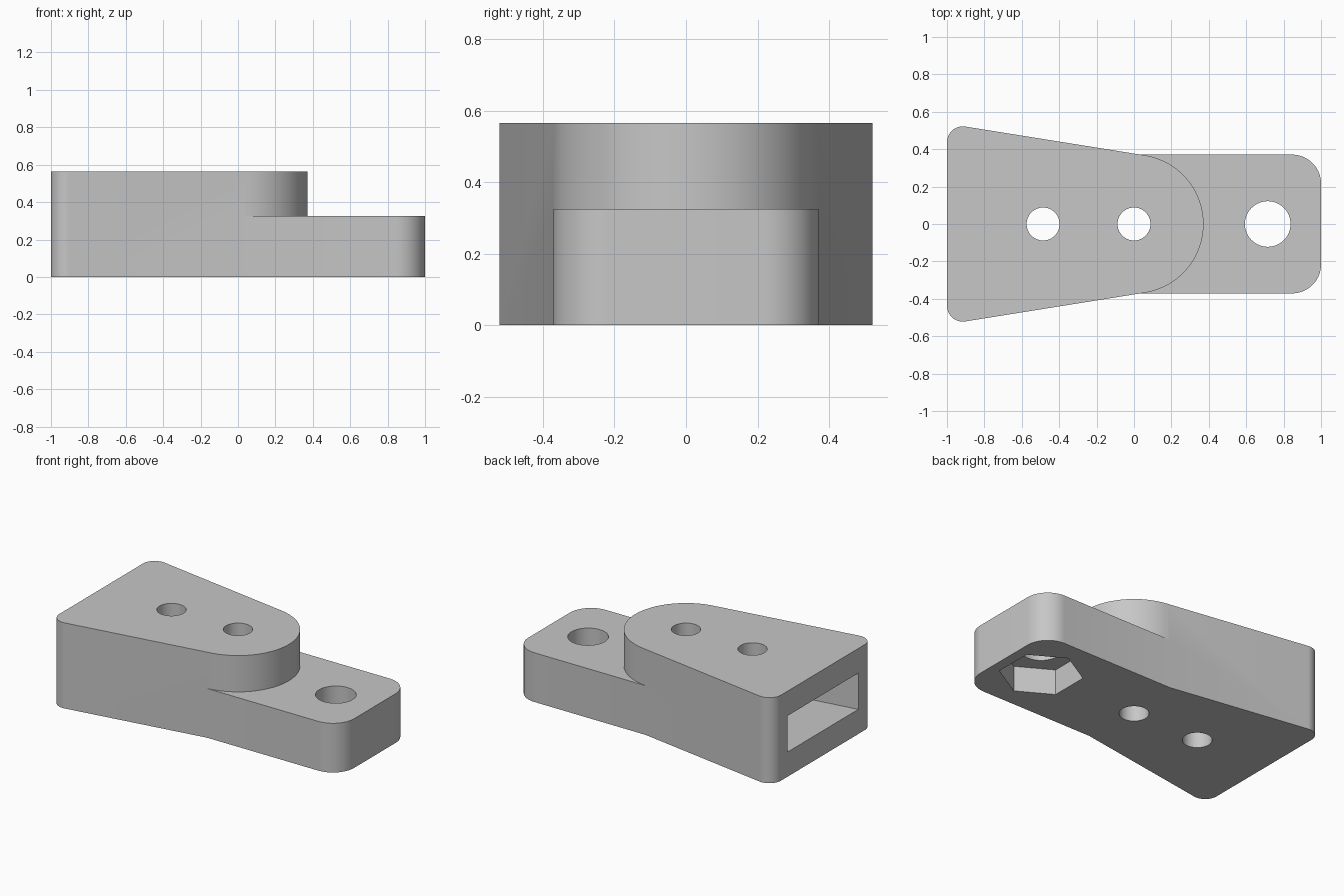
import bpy, bmesh, math
from mathutils import Vector, geometry

cube = bpy.data.objects.get("Cube")
if cube:
    bpy.data.objects.remove(cube, do_unlink=True)

grey = bpy.data.materials.new("plain grey")
grey.use_nodes = True
colour = (0.57, 0.57, 0.57, 1)
grey.diffuse_color = colour
grey.node_tree.nodes["Principled BSDF"].inputs["Base Color"].default_value = colour

HEIGHT, STEP, WALL = 0.565, 0.325, 0.163


def circle(x, y, r, n=96, turn=0.0):
    return [Vector((x + r * math.cos(turn + math.tau * i / n),
                    y + r * math.sin(turn + math.tau * i / n))) for i in range(n)]


def prism(name, points, z0, z1):
    """Extrude the convex outline around the points from z0 to z1."""
    outline = [points[i] for i in geometry.convex_hull_2d(points)]
    bm = bmesh.new()
    face = bm.faces.new([bm.verts.new((p.x, p.y, z0)) for p in outline])
    top = bmesh.ops.extrude_face_region(bm, geom=[face])["geom"]
    bmesh.ops.translate(bm, vec=(0, 0, z1 - z0),
                        verts=[v for v in top if isinstance(v, bmesh.types.BMVert)])
    bmesh.ops.recalc_face_normals(bm, faces=bm.faces)
    mesh = bpy.data.meshes.new(name)
    bm.to_mesh(mesh)
    bm.free()
    mesh.materials.append(grey)
    obj = bpy.data.objects.new(name, mesh)
    bpy.context.collection.objects.link(obj)
    return obj


def combine(target, tool, operation):
    mod = target.modifiers.new(tool.name, "BOOLEAN")
    mod.operation, mod.solver, mod.object = operation, "EXACT", tool
    bpy.context.view_layer.objects.active = target
    bpy.ops.object.modifier_apply(modifier=mod.name)
    bpy.data.objects.remove(tool, do_unlink=True)


# Tall tapered block with a round nose
bracket = prism("bracket_body",
                circle(0, 0, 0.372) + circle(-0.915, 0.437, 0.085)
                + circle(-0.915, -0.437, 0.085), 0, HEIGHT)

# Low tongue with rounded corners
tongue = prism("tongue",
               circle(0.845, 0.216, 0.155) + circle(0.845, -0.216, 0.155)
               + [Vector((-0.2, 0.371)), Vector((-0.2, -0.371))], 0, STEP)
combine(bracket, tongue, "UNION")

# Tapered slot open at the wide end
slot = prism("slot_cutter",
             circle(0, 0, 0.21) + [Vector((-1.1, 0.385)), Vector((-1.1, -0.385))],
             WALL, HEIGHT - WALL)
combine(bracket, slot, "DIFFERENCE")

# Bolt holes, and the hexagonal nut pocket underneath the tongue
for x, r in ((-0.486, 0.088), (0, 0.088), (0.715, 0.122)):
    combine(bracket, prism("hole_cutter", circle(x, 0, r, 64), -0.1, 0.7), "DIFFERENCE")
pocket = prism("nut_cutter", circle(0.715, 0, 0.25, 6, math.pi / 2), -0.1, 0.167)
combine(bracket, pocket, "DIFFERENCE")

bpy.ops.object.select_all(action="DESELECT")
bracket.select_set(True)
bpy.context.view_layer.objects.active = bracket
bpy.ops.object.shade_smooth_by_angle(angle=math.radians(30))
